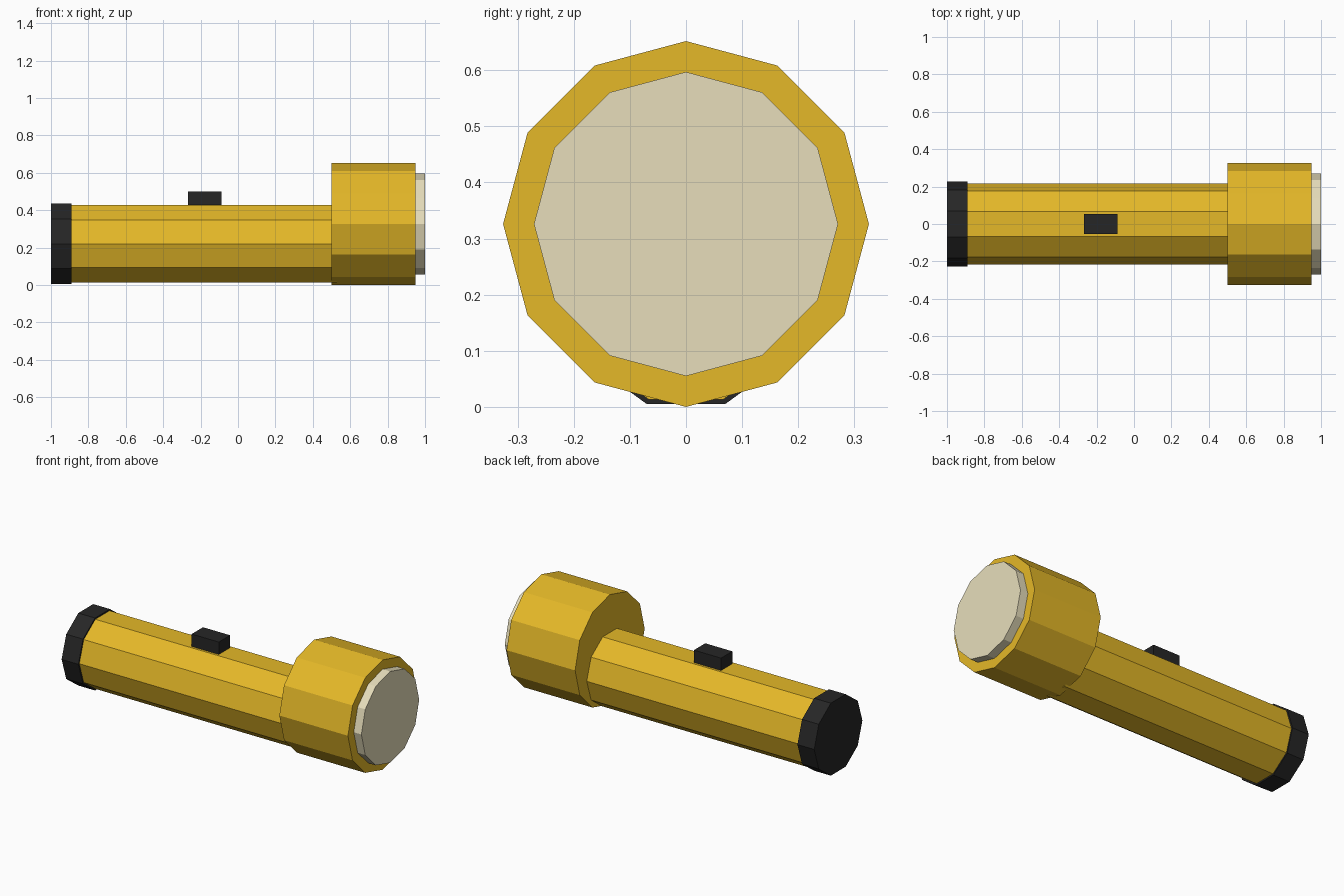
import bpy
import math

cube = bpy.data.objects.get("Cube")
if cube:
    bpy.data.objects.remove(cube, do_unlink=True)


def material(name, rgb):
    mat = bpy.data.materials.new(name)
    mat.use_nodes = True
    mat.diffuse_color = (*rgb, 1)
    mat.node_tree.nodes["Principled BSDF"].inputs["Base Color"].default_value = (*rgb, 1)
    return mat


yellow = material("yellow", (0.78, 0.48, 0.021))
black = material("black", (0.019, 0.019, 0.019))
cream = material("cream", (0.80, 0.73, 0.50))


def barrel(name, sides, radius, x0, x1, z, mat):
    """Flat-sided cylinder lying along x."""
    bpy.ops.mesh.primitive_cylinder_add(
        vertices=sides, radius=radius, depth=x1 - x0,
        location=((x0 + x1) / 2, 0, z), rotation=(0, math.pi / 2, 0))
    obj = bpy.context.object
    obj.name = name
    obj.data.materials.append(mat)
    return obj


# Ten-sided handle and its end cap, flat side up
barrel("handle", 10, 0.217, -0.90, 0.53, 0.22, yellow)
barrel("end_cap", 10, 0.226, -1.0, -0.89, 0.22, black)

# Twelve-sided head with the lens set in its face, corner up
barrel("head", 12, 0.326, 0.50, 0.95, 0.326, yellow)
barrel("lens", 12, 0.271, 0.93, 1.0, 0.326, cream)

# Switch on top of the handle
bpy.ops.mesh.primitive_cube_add(size=1, location=(-0.178, 0, 0.45))
switch = bpy.context.object
switch.name = "switch"
switch.scale = (0.178, 0.106, 0.10)
switch.data.materials.append(black)
